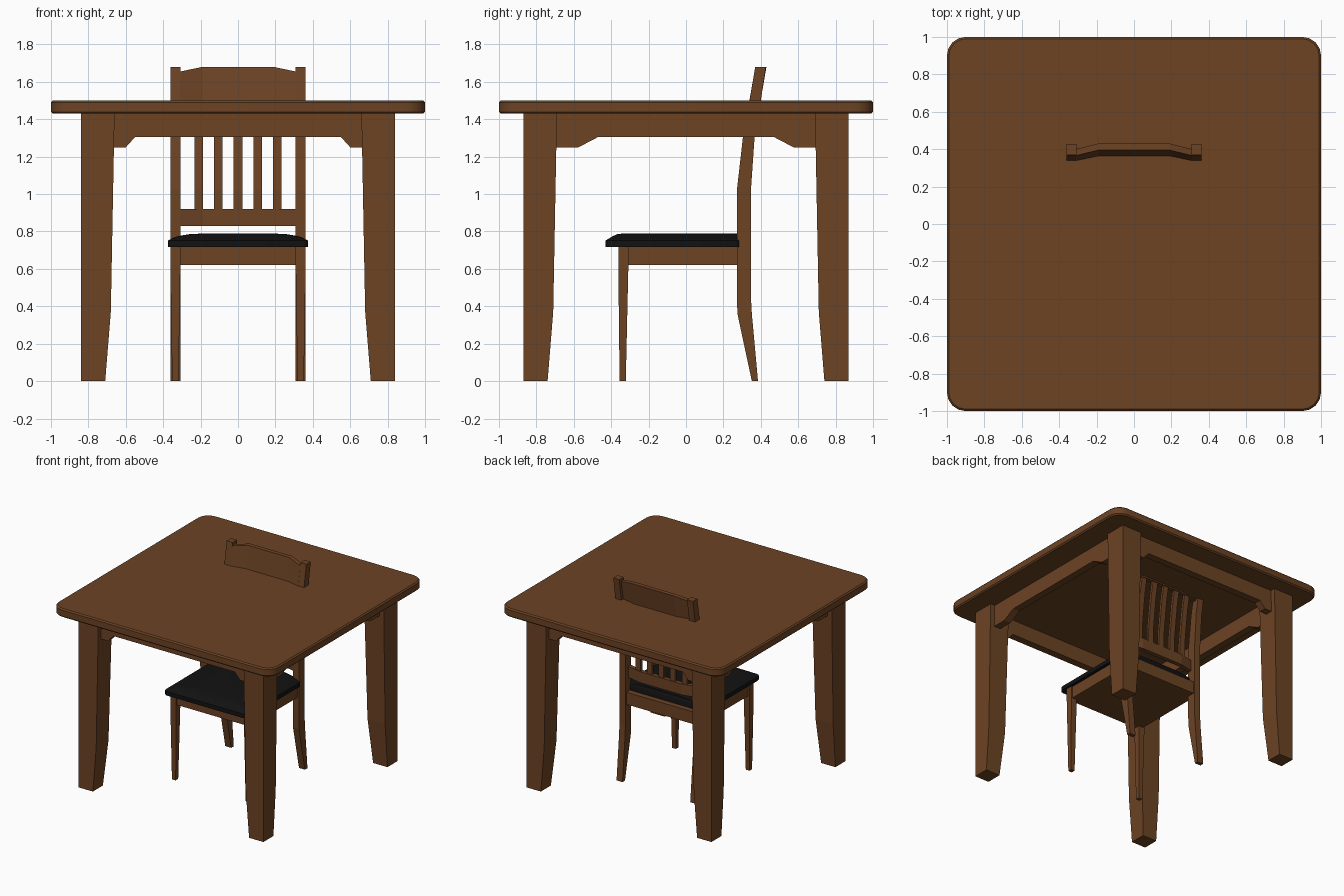
import bpy, bmesh, math

if "Cube" in bpy.data.objects:
    bpy.data.objects.remove(bpy.data.objects["Cube"])

def material(name, rgb):
    m = bpy.data.materials.new(name)
    m.diffuse_color = (*rgb, 1)
    m.use_nodes = True
    m.node_tree.nodes["Principled BSDF"].inputs["Base Color"].default_value = m.diffuse_color
    return m

WOOD = material("brown wood", (0.150, 0.056, 0.0175))
BLACK = material("black upholstery", (0.006, 0.006, 0.006))

def loft(name, rings, mat=WOOD):
    """Skin a list of equal-length point rings and cap both ends."""
    bm = bmesh.new()
    vs = [[bm.verts.new(p) for p in ring] for ring in rings]
    n = len(rings[0])
    for a, b in zip(vs, vs[1:]):
        for i in range(n):
            j = (i + 1) % n
            bm.faces.new((a[i], a[j], b[j], b[i]))
    bm.faces.new(vs[0][::-1])
    bm.faces.new(vs[-1])
    bmesh.ops.recalc_face_normals(bm, faces=bm.faces[:])
    me = bpy.data.meshes.new(name)
    bm.to_mesh(me)
    bm.free()
    me.materials.append(mat)
    ob = bpy.data.objects.new(name, me)
    bpy.context.collection.objects.link(ob)
    return ob

def rect(x0, x1, y0, y1, z):
    return [(x0, y0, z), (x1, y0, z), (x1, y1, z), (x0, y1, z)]

def rounded(x0, x1, y0, y1, z, r, seg=4):
    pts = []
    corners = [(x1 - r, y1 - r), (x0 + r, y1 - r), (x0 + r, y0 + r), (x1 - r, y0 + r)]
    for k, (cx, cy) in enumerate(corners):
        for i in range(seg + 1):
            a = math.pi / 2 * (k + i / seg)
            pts.append((cx + r * math.cos(a), cy + r * math.sin(a), z))
    return pts

def smooth(ob, angle=35):
    bpy.context.view_layer.objects.active = ob
    ob.select_set(True)
    bpy.ops.object.shade_smooth_by_angle(angle=math.radians(angle))
    ob.select_set(False)

# Table top: rounded corners, slightly eased edges
top = loft("table_top", [rounded(-1 + d, 1 - d, -1 + d, 1 - d, z, 0.1 - d)
                         for d, z in ((0.01, 1.43), (0, 1.44), (0, 1.49), (0.01, 1.50))])
smooth(top)

# Table legs: straight outside, tapering inside
for sx in (-1, 1):
    for sy in (-1, 1):
        loft("table_leg", [rect(sx * ix, sx * 0.84, sy * (ix + 0.03), sy * 0.87, z)
                           for z, ix in ((0, 0.71), (0.37, 0.68), (1.43, 0.66))])

# Table aprons with dropped ends
def apron_profile(end, flat, rise):
    return [(-end, 1.43), (-end, 1.25), (-flat, 1.25), (-rise, 1.305),
            (rise, 1.305), (flat, 1.25), (end, 1.25), (end, 1.43)]

for s in (-1, 1):
    loft("table_apron_x", [[(u, s * y, z) for u, z in apron_profile(0.68, 0.60, 0.55)]
                           for y in (0.77, 0.83)])
    loft("table_apron_y", [[(s * x, u, z) for u, z in apron_profile(0.71, 0.575, 0.47)]
                           for x in (0.74, 0.80)])

# Chair front legs
for s in (-1, 1):
    loft("chair_front_leg", [rect(s * 0.318, s * 0.352, -0.355, -0.322, 0),
                             rect(s * 0.308, s * 0.362, -0.362, -0.308, 0.62),
                             rect(s * 0.308, s * 0.362, -0.362, -0.308, 0.72)])

# Chair back posts: (height, front y, back y)
POST = [(0, 0.352, 0.385), (0.36, 0.275, 0.352), (0.45, 0.272, 0.347), (1.02, 0.272, 0.347),
        (1.31, 0.305, 0.367), (1.50, 0.340, 0.400), (1.68, 0.370, 0.427)]
for s in (-1, 1):
    loft("chair_back_post", [rect(s * 0.308, s * 0.362, f, b, z) for z, f, b in POST])

# Seat frame and cushion
loft("seat_frame", [rect(-0.35, 0.35, -0.35, 0.335, z) for z in (0.62, 0.72)])
cushion = loft("seat_cushion",
               [rounded(-0.375 + dx, 0.375 - dx, -0.43 + dy, 0.29, z, 0.03, 3)
                for z, dx, dy in ((0.718, 0, 0), (0.752, 0, 0), (0.773, 0.045, 0.035),
                                  (0.785, 0.11, 0.06), (0.79, 0.20, 0.10))], BLACK)
smooth(cushion)

# Backrest follows the post curve and bows backward in the middle
def front_y(z):
    for (z0, f0, _), (z1, f1, _) in zip(POST, POST[1:]):
        if z <= z1:
            return f0 + (f1 - f0) * (z - z0) / (z1 - z0)
    return POST[-1][1]

def bow(x):
    return 0.025 * min(1, (0.31 - abs(x)) / 0.12)

def rail(name, z0, z_mid, z_end, t):
    rings = []
    for x, z1 in ((-0.31, z_end), (-0.19, z_mid), (0.19, z_mid), (0.31, z_end)):
        a, b = front_y(z0) + bow(x), front_y(z1) + bow(x)
        rings.append([(x, a, z0), (x, a + t, z0), (x, b + t, z1), (x, b, z1)])
    loft(name, rings)

rail("backrest_top_rail", 1.42, 1.68, 1.655, 0.035)
rail("backrest_lower_rail", 0.83, 0.92, 0.92, 0.035)

for i in range(-2, 3):
    x = i * 0.105
    rings = []
    for z in (0.91, 1.02, 1.31, 1.43):
        y = front_y(z) + bow(x) + 0.006
        rings.append(rect(x - 0.023, x + 0.023, y, y + 0.022, z))
    loft("backrest_slat", rings)
